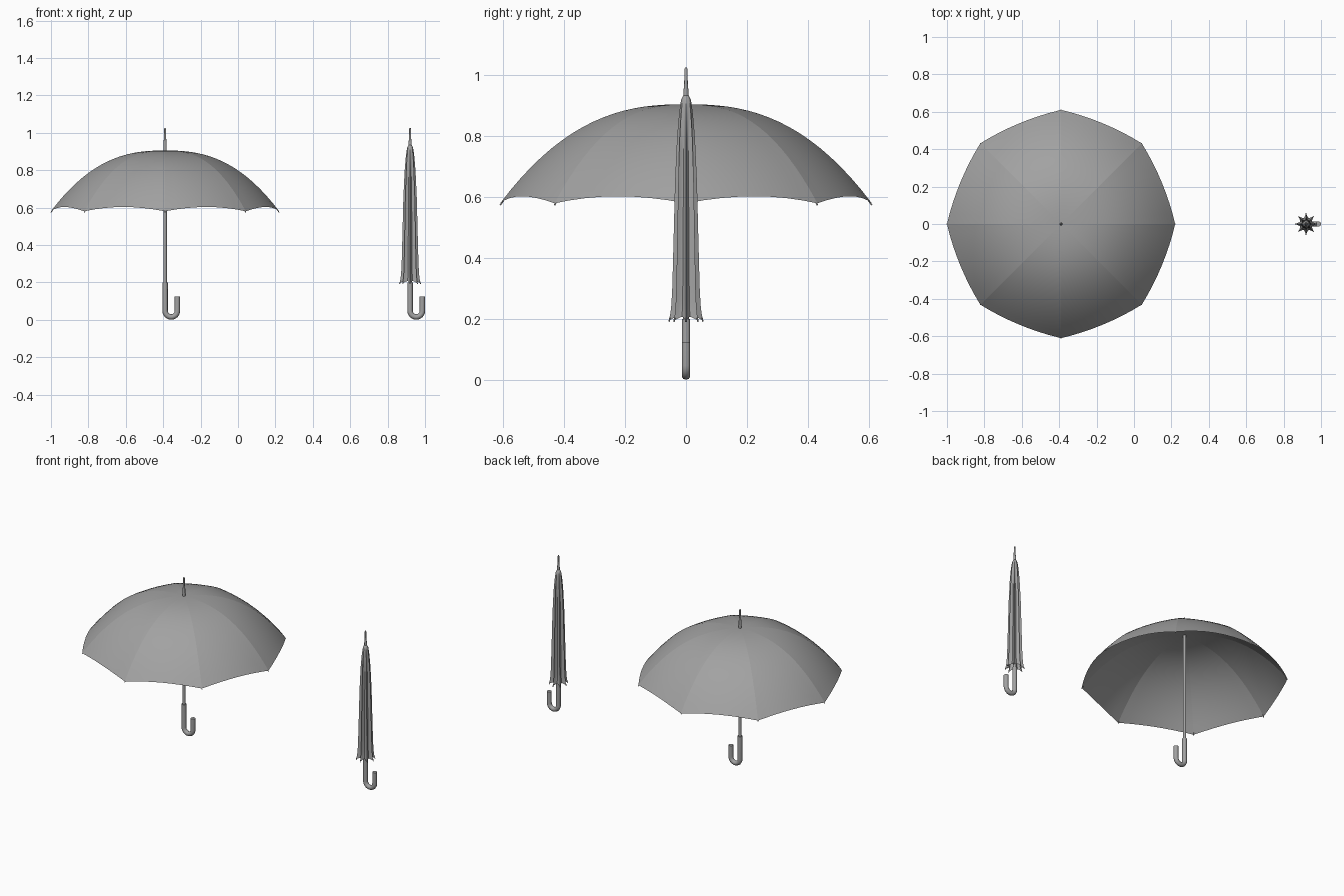
import bpy, bmesh, math
from mathutils import Vector

cube = bpy.data.objects.get("Cube")
if cube:
    bpy.data.objects.remove(cube)

RIBS = 8
grey = bpy.data.materials.new("plain_grey")
grey.use_nodes = True
grey.diffuse_color = (0.36, 0.36, 0.36, 1)
grey.node_tree.nodes["Principled BSDF"].inputs["Base Color"].default_value = (0.36, 0.36, 0.36, 1)


def finish(obj):
    obj.data.materials.append(grey)
    bpy.ops.object.select_all(action='DESELECT')
    obj.select_set(True)
    bpy.context.view_layer.objects.active = obj
    bpy.ops.object.shade_smooth_by_angle(angle=math.radians(40))


def lathe(name, x, profile, sides=16):
    """Turned solid from (radius, z) pairs, listed bottom to top."""
    bm = bmesh.new()
    rings = []
    for r, z in profile:
        angles = [math.tau * i / sides for i in range(sides)]
        rings.append([bm.verts.new((x + r * math.cos(a), r * math.sin(a), z)) for a in angles])
    for low, high in zip(rings, rings[1:]):
        for i in range(sides):
            j = (i + 1) % sides
            bm.faces.new((low[i], low[j], high[j], high[i]))
    bm.faces.new(rings[0][::-1])
    bm.faces.new(rings[-1])
    mesh = bpy.data.meshes.new(name)
    bm.to_mesh(mesh)
    bm.free()
    obj = bpy.data.objects.new(name, mesh)
    bpy.context.collection.objects.link(obj)
    finish(obj)


def tube(name, paths, radius):
    """Round rods swept along one or more paths."""
    curve = bpy.data.curves.new(name, 'CURVE')
    curve.dimensions = '3D'
    curve.bevel_depth = radius
    curve.bevel_resolution = 3
    curve.use_fill_caps = True
    for path in paths:
        spline = curve.splines.new('POLY')
        spline.points.add(len(path) - 1)
        for point, co in zip(spline.points, path):
            point.co = (*co, 1)
    obj = bpy.data.objects.new(name, curve)
    bpy.context.collection.objects.link(obj)
    bpy.ops.object.select_all(action='DESELECT')
    obj.select_set(True)
    bpy.context.view_layer.objects.active = obj
    bpy.ops.object.convert(target='MESH')
    finish(bpy.context.view_layer.objects.active)


def cloth(name, x, apex_z, rows, per_panel, place):
    """Canopy sheet: place(row, s) gives (radius, z), s is 0 on a rib and 1 mid-panel."""
    bm = bmesh.new()
    count = RIBS * per_panel
    apex = bm.verts.new((x, 0, apex_z))
    previous = None
    for row in range(1, rows + 1):
        ring = []
        for i in range(count):
            u = 2 * (i % per_panel) / per_panel - 1
            r, z = place(row / rows, 1 - u * u)
            a = math.tau * i / count
            ring.append(bm.verts.new((x + r * math.cos(a), r * math.sin(a), z)))
        for i in range(count):
            j = (i + 1) % count
            if previous:
                bm.faces.new((previous[i], ring[i], ring[j], previous[j]))
            else:
                bm.faces.new((apex, ring[i], ring[j]))
        # Keep the rib seams crisp
        if previous:
            for i in range(0, count, per_panel):
                bm.edges.get((previous[i], ring[i])).smooth = False
        previous = ring
    mesh = bpy.data.meshes.new(name)
    bm.to_mesh(mesh)
    bm.free()
    obj = bpy.data.objects.new(name, mesh)
    bpy.context.collection.objects.link(obj)
    finish(obj)


def open_shape(t, s):
    r = 0.61 * t
    return r * (1 - 0.045 * s), 0.905 - 0.325 * t ** 2.5 + 0.023 * s * t ** 4


# Rib radius of the furled cloth, by height
FURLED = [(0.945, 0.012), (0.92, 0.016), (0.88, 0.022), (0.8, 0.029), (0.65, 0.036),
          (0.45, 0.041), (0.3, 0.045), (0.23, 0.049), (0.195, 0.056)]


def furled_shape(t, s):
    z = 0.945 - 0.75 * t
    for (z1, r1), (z2, r2) in zip(FURLED, FURLED[1:]):
        if z >= z2 - 0.0001:
            r = r1 + (r2 - r1) * (z1 - z) / (z1 - z2)
            break
    return r * (1 - 0.38 * s * min(1, t * 4)), z + 0.012 * s * t ** 8


def stick(prefix, x):
    """Shaft, pointed ferrule and crook handle."""
    lathe(prefix + "_shaft", x, [(0.0095, 0.19), (0.0095, 0.9)])
    lathe(prefix + "_ferrule", x, [(0.009, 0.89), (0.008, 0.95), (0.006, 0.97), (0.005, 1.02), (0.003, 1.026)])
    bend = 0.033
    path = [(x, 0, 0.2)]
    for i in range(13):
        a = math.pi * (1 + i / 12)
        path.append((x + bend + bend * math.cos(a), 0, 0.048 + bend * math.sin(a)))
    path.append((x + 2 * bend, 0, 0.124))
    tube(prefix + "_handle", [path], 0.0145)


def rib_tips(name, x, radius, z, out, drop):
    paths = []
    for i in range(RIBS):
        a = math.tau * i / RIBS
        d = Vector((math.cos(a), math.sin(a), 0))
        start = Vector((x, 0, z)) + d * radius
        paths.append([start, start + d * out - Vector((0, 0, drop))])
    tube(name, paths, 0.0025)


# Open umbrella
OPEN_X, CLOSED_X = -0.39, 0.92
cloth("open_canopy", OPEN_X, 0.905, 18, 8, open_shape)
rib_tips("open_rib_tips", OPEN_X, 0.600, 0.588, 0.010, 0.014)
stick("open", OPEN_X)

# Furled umbrella
cloth("furled_canopy", CLOSED_X, 0.95, 30, 6, furled_shape)
rib_tips("furled_rib_tips", CLOSED_X, 0.052, 0.205, 0.004, 0.014)
stick("furled", CLOSED_X)
